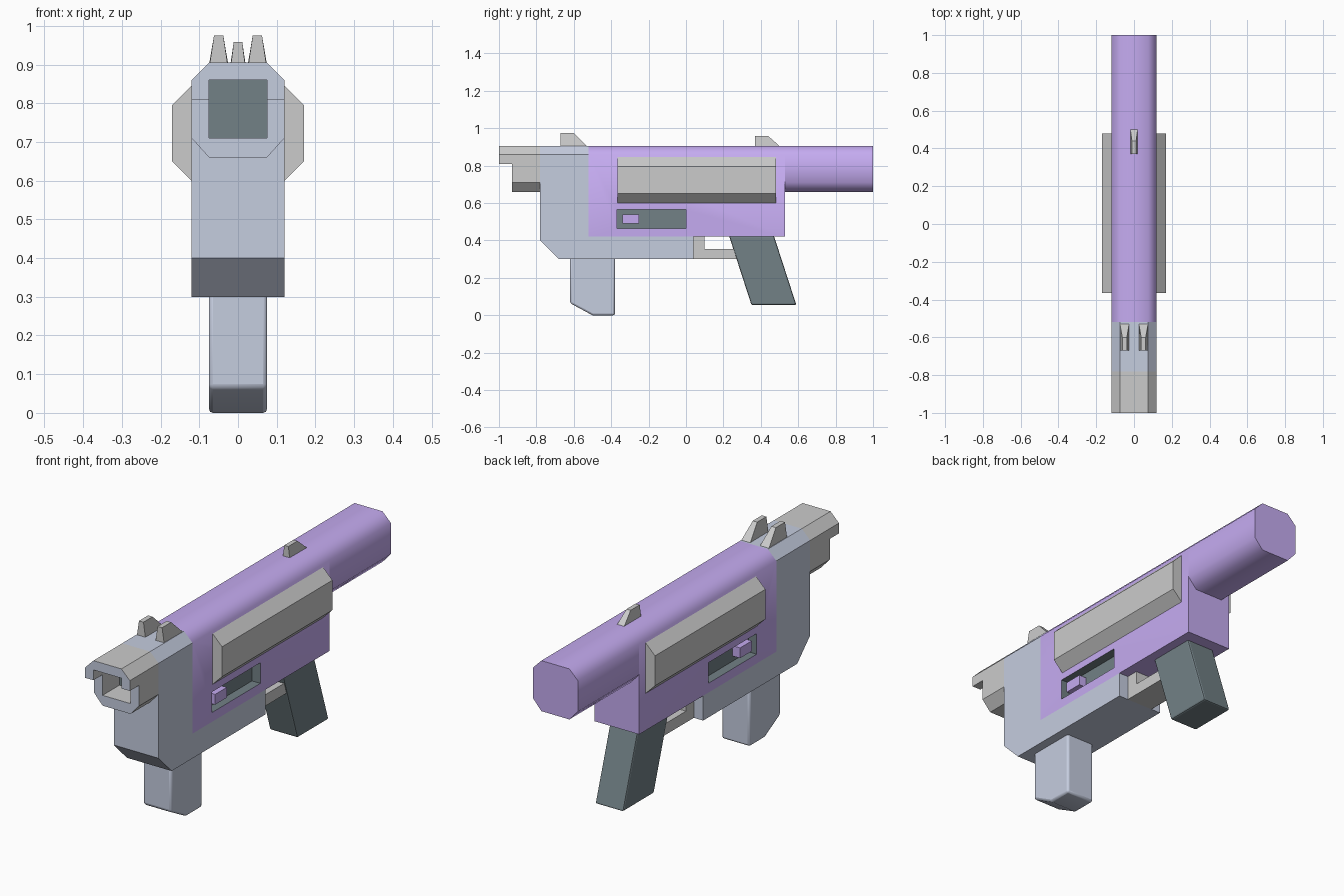
import bpy, bmesh
from math import radians

if "Cube" in bpy.data.objects:
    bpy.data.objects.remove(bpy.data.objects["Cube"])


def material(name, rgb):
    m = bpy.data.materials.new(name)
    m.diffuse_color = (*rgb, 1)
    m.use_nodes = True
    m.node_tree.nodes["Principled BSDF"].inputs["Base Color"].default_value = m.diffuse_color
    return m


PURPLE = material("purple", (0.56, 0.41, 0.88))
STEEL = material("blue_grey", (0.56, 0.61, 0.74))
DARK = material("dark_slate", (0.17, 0.22, 0.24))


def prism(name, pts, axis, a, b, mat=None, bevel=0, chamfer=None, offset=0.045):
    """Extrude a profile: (x, z) points along y, or (y, z) points along x."""
    place = (lambda p, t: (p[0], t, p[1])) if axis == 'y' else (lambda p, t: (t, p[0], p[1]))
    bm = bmesh.new()
    lo = [bm.verts.new(place(p, a)) for p in pts]
    hi = [bm.verts.new(place(p, b)) for p in pts]
    bm.faces.new(lo)
    bm.faces.new(hi[::-1])
    n = len(pts)
    for i in range(n):
        j = (i + 1) % n
        bm.faces.new((lo[i], hi[i], hi[j], lo[j]))
    bmesh.ops.recalc_face_normals(bm, faces=bm.faces)
    if chamfer:
        edges = [e for e in bm.edges if chamfer(*(v.co for v in e.verts))]
        bmesh.ops.bevel(bm, geom=edges, offset=offset, segments=1, affect='EDGES')
    me = bpy.data.meshes.new(name)
    bm.to_mesh(me)
    bm.free()
    ob = bpy.data.objects.new(name, me)
    bpy.context.collection.objects.link(ob)
    if mat:
        me.materials.append(mat)
    if bevel:
        mod = ob.modifiers.new("soft_edges", 'BEVEL')
        mod.width, mod.segments, mod.limit_method = bevel, 2, 'ANGLE'
    return ob


def rect(a, b, c, d):
    return [(a, c), (b, c), (b, d), (a, d)]


def activate(ob):
    bpy.ops.object.select_all(action='DESELECT')
    ob.select_set(True)
    bpy.context.view_layer.objects.active = ob


def smooth(ob, angle=50):
    activate(ob)
    bpy.ops.object.shade_smooth_by_angle(angle=radians(angle))


TOP = [(0.12, 0.86), (0.075, 0.905), (-0.075, 0.905), (-0.12, 0.86)]
LOW = [(-0.12, 0.71), (-0.075, 0.66), (0.075, 0.66), (0.12, 0.71)]

# Purple receiver with a dark recessed slot in each side
receiver = prism("receiver", [(0.12, 0.42)] + TOP + [(-0.12, 0.42)], 'y', -0.52, 0.53, PURPLE)
for s, side in ((1, "right"), (-1, "left")):
    cutter = prism(f"slot_cutter_{side}", rect(-0.37, 0, 0.465, 0.565), 'x', s * 0.075, s * 0.2, DARK)
    cutter.hide_render = True
    cutter.hide_viewport = False
    mod = receiver.modifiers.new("slot", 'BOOLEAN')
    mod.operation, mod.solver, mod.object = 'DIFFERENCE', 'EXACT', cutter
    mod.material_mode = 'TRANSFER'
    activate(receiver)
    bpy.ops.object.modifier_apply(modifier=mod.name)
    bpy.data.objects.remove(cutter)
smooth(receiver)

# Rear tube
smooth(prism("rear_tube", TOP + LOW, 'y', 0.53, 1.0, PURPLE))

# Front frame and lower rail
prism("frame", [(-0.78, 0.905), (-0.78, 0.40), (-0.68, 0.30), (0.04, 0.30), (0.04, 0.42),
                (-0.52, 0.42), (-0.52, 0.905)], 'x', -0.12, 0.12, STEEL,
      chamfer=lambda p, q: min(p.z, q.z) > 0.9 and abs(p.x - q.x) < 1e-4)

# Muzzle: longer upper shroud, shorter lower jaw, dark bore
upper = prism("muzzle_upper", [(0.12, 0.81)] + TOP + [(-0.12, 0.81), (-0.075, 0.81), (-0.075, 0.86),
                                                       (0.075, 0.86), (0.075, 0.81)], 'y', -1.0, -0.78)
lower = prism("muzzle_lower", [(-0.12, 0.81)] + LOW + [(0.12, 0.81), (0.075, 0.81), (0.075, 0.71),
                                                        (-0.075, 0.71), (-0.075, 0.81)], 'y', -0.93, -0.78)
for ob in (upper, lower):
    ob.data.materials.append(None)
    ob.data.materials.append(STEEL)
    for f in ob.data.polygons:
        if f.normal.y < -0.9:
            f.material_index = 1
prism("bore", rect(-0.075, 0.075, 0.71, 0.86), 'y', -0.80, -0.78, DARK)

# Side covers, slot handles and front sight posts
for s, side in ((1, "right"), (-1, "left")):
    prism(f"side_cover_{side}", [(s * 0.11, 0.845), (s * 0.12, 0.845), (s * 0.17, 0.795),
                                 (s * 0.17, 0.65), (s * 0.12, 0.60), (s * 0.11, 0.60)], 'y', -0.365, 0.48)
    prism(f"slot_handle_{side}", rect(-0.34, -0.25, 0.49, 0.54), 'x', s * 0.07, s * 0.115, PURPLE)


def sight(name, x, y0, y1, y2, z, base, tip):
    ob = prism(name, [(y0, 0.895), (y0, z), (y1, z), (y2, 0.905), (y2, 0.895)], 'x', x - base, x + base)
    for v in ob.data.vertices:
        if v.co.z > z - 0.01:
            v.co.x = x + (v.co.x - x) * tip / base


sight("sight_post_right", 0.05, -0.67, -0.60, -0.53, 0.975, 0.024, 0.012)
sight("sight_post_left", -0.05, -0.67, -0.60, -0.53, 0.975, 0.024, 0.012)
sight("rear_sight", 0, 0.37, 0.44, 0.50, 0.958, 0.019, 0.011)

# Trigger guard, magazine and grip
prism("trigger_guard", [(0.04, 0.30), (0.30, 0.30), (0.30, 0.355), (0.10, 0.355), (0.10, 0.42), (0.04, 0.42)],
      'x', -0.07, 0.07)
smooth(prism("magazine", [(-0.62, 0.31), (-0.62, 0.065), (-0.50, 0), (-0.38, 0), (-0.38, 0.31)],
             'x', -0.075, 0.075, STEEL, bevel=0.01), 30)
prism("grip", [(0.23, 0.425), (0.47, 0.425), (0.59, 0.055), (0.35, 0.055)], 'x', -0.075, 0.075, DARK, bevel=0.008)
